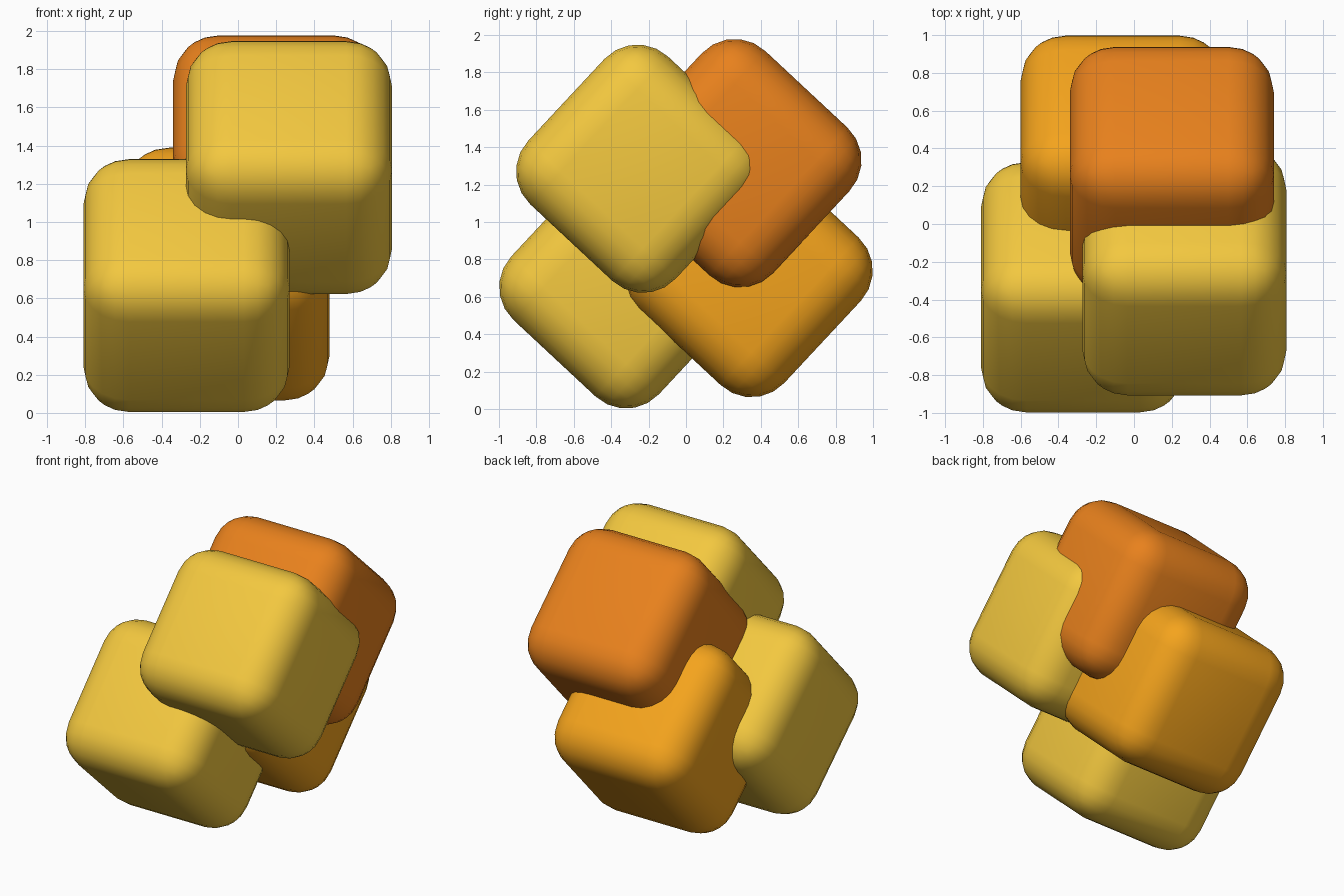
import bpy
import math

if "Cube" in bpy.data.objects:
    bpy.data.objects.remove(bpy.data.objects["Cube"])

SIDE = 1.08      # cube edge length
RADIUS = 0.24    # edge rounding
TILT = math.radians(47)


def material(name, color):
    mat = bpy.data.materials.new(name)
    mat.diffuse_color = color
    mat.use_nodes = True
    mat.node_tree.nodes["Principled BSDF"].inputs["Base Color"].default_value = mat.diffuse_color
    return mat


def rounded_cube(name, center, mat):
    bpy.ops.mesh.primitive_cube_add(size=SIDE, location=center, rotation=(TILT, 0, 0))
    ob = bpy.context.object
    ob.name = name
    bevel = ob.modifiers.new("rounding", 'BEVEL')
    bevel.width = RADIUS
    bevel.segments = 5
    bevel.limit_method = 'NONE'
    bpy.ops.object.modifier_apply(modifier=bevel.name)
    bpy.ops.object.shade_smooth_by_angle(angle=math.radians(40))
    ob.data.materials.append(mat)
    return ob


yellow = material("yellow", (0.90, 0.58, 0.05, 1))
amber = material("amber", (0.91, 0.37, 0.012, 1))
orange = material("orange", (0.81, 0.22, 0.012, 1))

# Front pair of cubes
rounded_cube("lower_front_cube", (-0.27, -0.335, 0.667), yellow)
rounded_cube("upper_front_cube", (0.267, -0.245, 1.285), yellow)

# Back pair of cubes
rounded_cube("lower_back_cube", (-0.06, 0.335, 0.727), amber)
rounded_cube("upper_back_cube", (0.20, 0.275, 1.315), orange)
